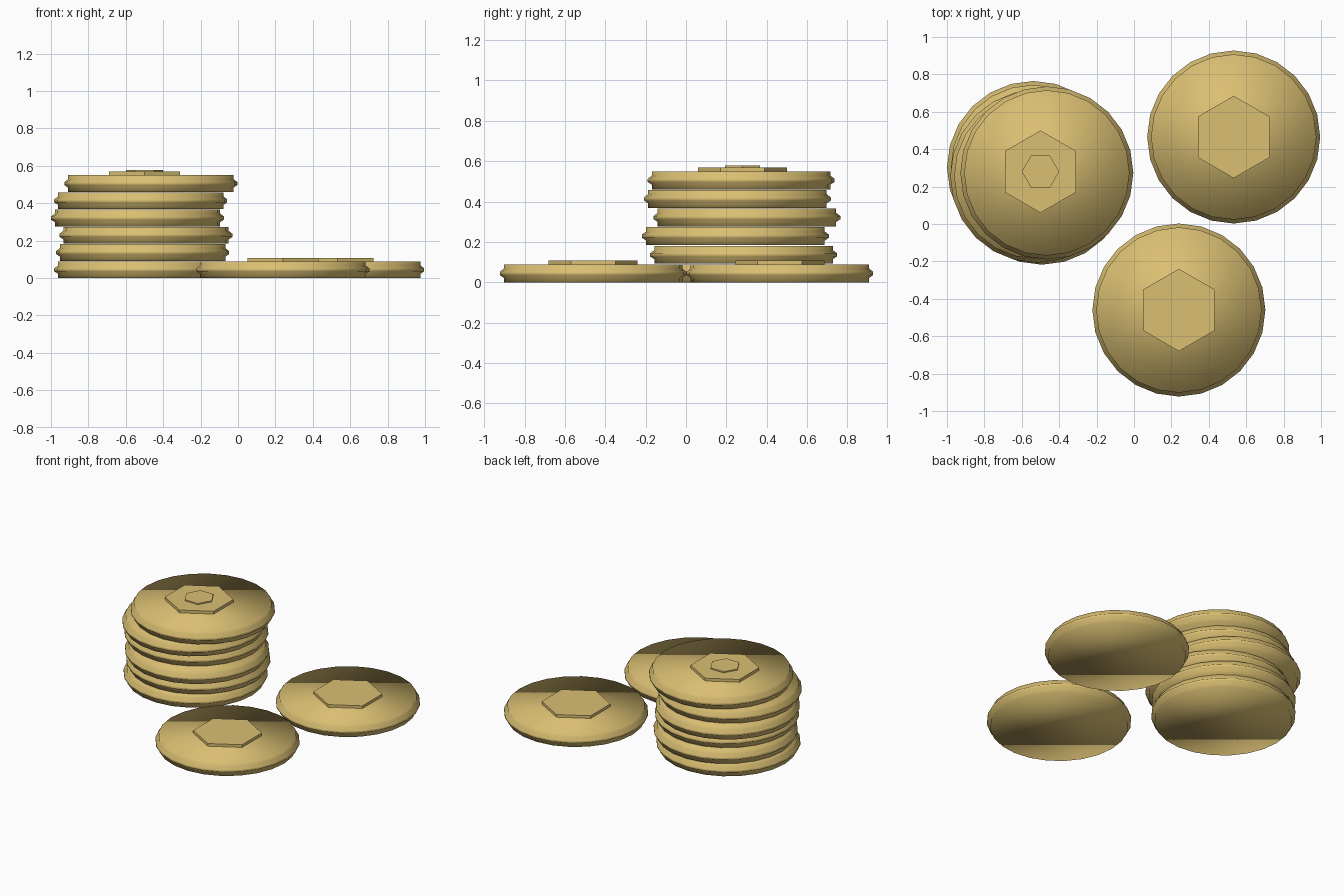
import bpy, bmesh, math

if "Cube" in bpy.data.objects:
    bpy.data.objects.remove(bpy.data.objects["Cube"])

gold = bpy.data.materials.new("gold")
gold.diffuse_color = (0.70, 0.52, 0.17, 1)
gold.use_nodes = True
gold.node_tree.nodes["Principled BSDF"].inputs["Base Color"].default_value = gold.diffuse_color


def add_object(name, bm, smooth, loc):
    bmesh.ops.recalc_face_normals(bm, faces=bm.faces)
    mesh = bpy.data.meshes.new(name)
    bm.to_mesh(mesh)
    bm.free()
    mesh.materials.append(gold)
    for p in mesh.polygons:
        p.use_smooth = smooth
    ob = bpy.data.objects.new(name, mesh)
    ob.location = loc
    bpy.context.collection.objects.link(ob)


def lathe(name, profile, sides, loc, smooth=False, turn=0.0):
    """Closed solid made of stacked rings with flat caps."""
    bm = bmesh.new()
    rings = []
    for r, z in profile:
        angles = [turn + 2 * math.pi * i / sides for i in range(sides)]
        rings.append([bm.verts.new((r * math.cos(a), r * math.sin(a), z)) for a in angles])
    for lo, hi in zip(rings, rings[1:]):
        for i in range(sides):
            j = (i + 1) % sides
            bm.faces.new((lo[i], lo[j], hi[j], hi[i]))
    bm.faces.new(rings[0][::-1])
    bm.faces.new(rings[-1])
    add_object(name, bm, smooth, loc)


# coin rim: straight edges with a pointed ridge around the middle
COIN = [(0.442, 0), (0.442, 0.022), (0.4625, 0.036), (0.4625, 0.052),
        (0.442, 0.068), (0.442, 0.089)]
PITCH = 0.0922


def coin(name, x, y, z=0.0):
    lathe(name, COIN, 24, (x, y, z), smooth=True)


def hexagon(name, r, x, y, z0, z1, turn):
    lathe(name, [(r, z0), (r, z1)], 6, (x, y, 0), turn=turn)


# stack of six slightly shifted coins
stack = [(-0.52, 0.27), (-0.51, 0.285), (-0.492, 0.245),
         (-0.5375, 0.302), (-0.52, 0.255), (-0.466, 0.273)]
for i, (x, y) in enumerate(stack):
    coin(f"stacked_coin_{i + 1}", x, y, i * PITCH)

# two-step raised emblem on the stack
hexagon("stack_emblem", 0.22, -0.50, 0.28, 0.54, 0.57, math.pi / 6)
hexagon("stack_emblem_top", 0.10, -0.50, 0.28, 0.565, 0.579, 0)

# loose coins with their raised emblems
for i, (x, y) in enumerate([(0.533, 0.465), (0.24, -0.46)]):
    coin(f"loose_coin_{i + 1}", x, y)
    hexagon(f"loose_emblem_{i + 1}", 0.22, x, y, 0.08, 0.108, math.pi / 6)
